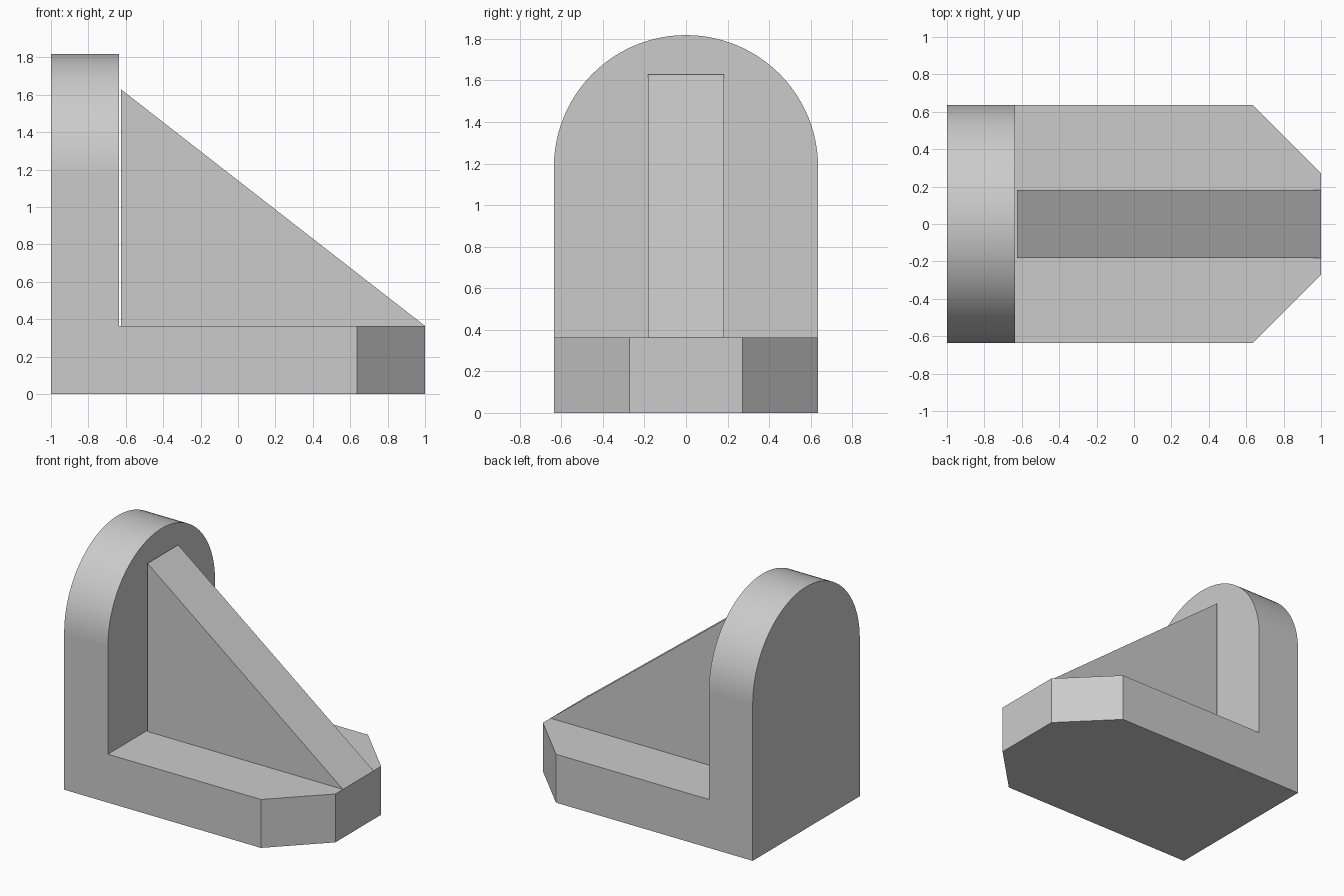
import bpy
import bmesh
from mathutils import Vector

cube = bpy.data.objects.get("Cube")
if cube:
    bpy.data.objects.remove(cube, do_unlink=True)

HALF = 0.636      # half width of the bracket
THICK = 0.364     # plate thickness
HEIGHT = 1.818
GAP = 0.011       # clearance between rib and wall

grey = bpy.data.materials.new("light grey")
grey.use_nodes = True
colour = (0.6, 0.6, 0.6, 1)
grey.diffuse_color = colour
grey.node_tree.nodes["Principled BSDF"].inputs["Base Color"].default_value = colour


def extrude_profile(points, half_width):
    """Extrude an (x, z) profile symmetrically along y."""
    bm = bmesh.new()
    face = bm.faces.new([bm.verts.new((x, -half_width, z)) for x, z in points])
    new = bmesh.ops.extrude_face_region(bm, geom=[face])["geom"]
    verts = [v for v in new if isinstance(v, bmesh.types.BMVert)]
    bmesh.ops.translate(bm, verts=verts, vec=Vector((0, 2 * half_width, 0)))
    bmesh.ops.recalc_face_normals(bm, faces=bm.faces)
    return bm


def finish(bm, name):
    mesh = bpy.data.meshes.new(name)
    bm.to_mesh(mesh)
    bm.free()
    mesh.materials.append(grey)
    obj = bpy.data.objects.new(name, mesh)
    bpy.context.collection.objects.link(obj)
    return obj


def edges_where(bm, test):
    return [e for e in bm.edges if all(test(v.co) for v in e.verts)]


# L-shaped bracket: base plate and upright wall in one piece
wall_x = THICK - 1
bm = extrude_profile([(-1, 0), (1, 0), (1, THICK), (wall_x, THICK),
                      (wall_x, HEIGHT), (-1, HEIGHT)], HALF)

# Chamfered corners at the free end of the base
corners = [e for e in edges_where(bm, lambda c: c.x > 0.99)
           if abs(e.verts[0].co.z - e.verts[1].co.z) > 0.1]
bmesh.ops.bevel(bm, geom=corners, offset=THICK, segments=1,
                affect='EDGES', clamp_overlap=False)

# Full-round top of the wall
top = [e for e in edges_where(bm, lambda c: c.z > HEIGHT - 0.01)
       if abs(e.verts[0].co.x - e.verts[1].co.x) > 0.1]
arch = bmesh.ops.bevel(bm, geom=top, offset=HALF, segments=24, profile=0.5,
                       affect='EDGES', clamp_overlap=False)
for f in arch["faces"]:
    f.smooth = True
bmesh.ops.remove_doubles(bm, verts=bm.verts, dist=0.0005)
bmesh.ops.dissolve_degenerate(bm, edges=bm.edges, dist=0.0005)
finish(bm, "bracket_body")

# Triangular stiffening rib
rib_x = wall_x + GAP
bm = extrude_profile([(rib_x, THICK), (1, THICK), (rib_x, 1.628)], THICK / 2)
finish(bm, "support_rib")
